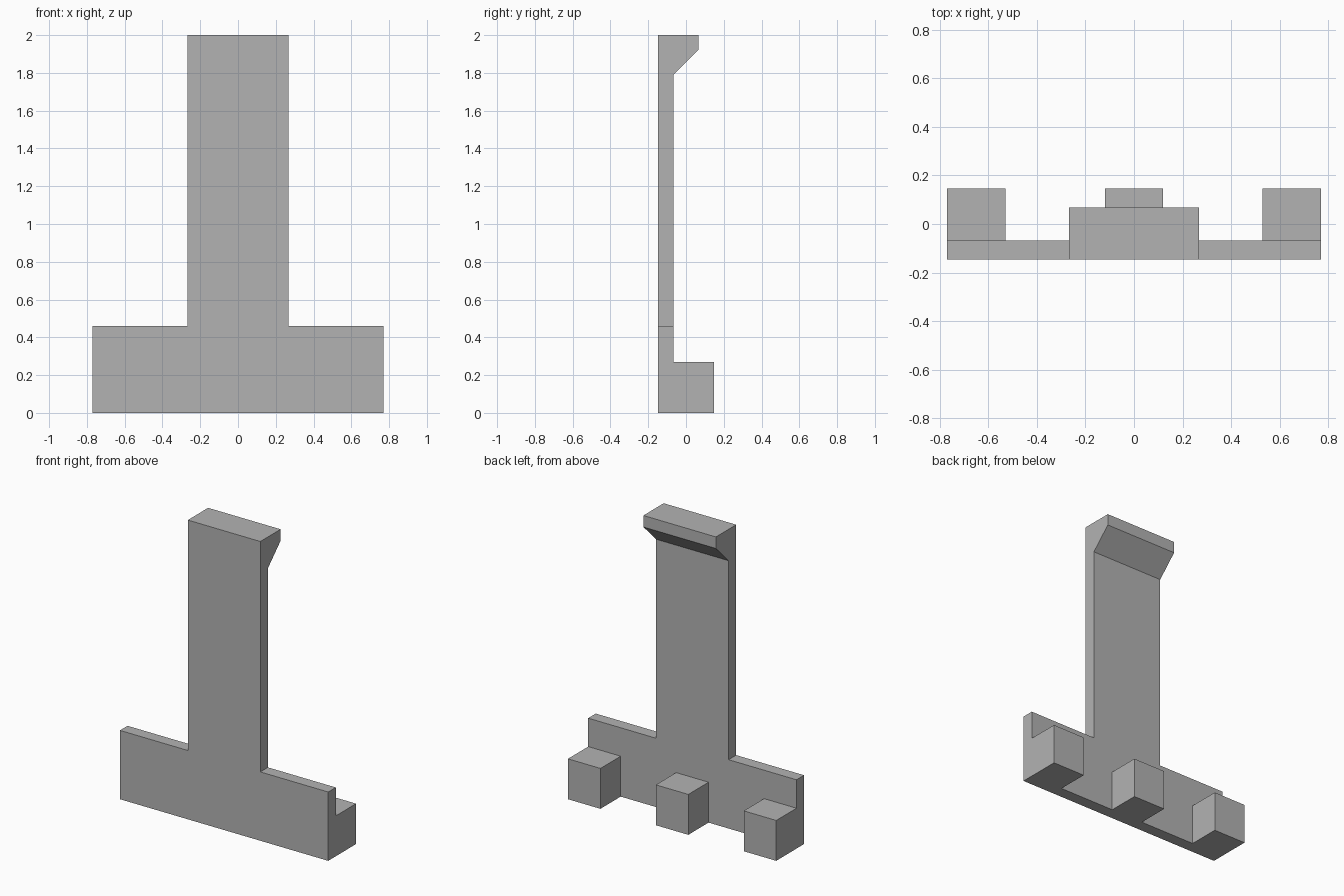
import bpy
import bmesh
from mathutils import Vector

cube = bpy.data.objects.get("Cube")
if cube:
    bpy.data.objects.remove(cube, do_unlink=True)

grey = bpy.data.materials.new("plain grey")
grey.use_nodes = True
colour = (0.45, 0.45, 0.45, 1)
grey.diffuse_color = colour
grey.node_tree.nodes["Principled BSDF"].inputs["Base Color"].default_value = colour


def prism(name, outline, sweep):
    """Extrude a flat outline along a vector into a solid part."""
    bm = bmesh.new()
    face = bm.faces.new([bm.verts.new(p) for p in outline])
    out = bmesh.ops.extrude_face_region(bm, geom=[face], use_keep_orig=True)
    moved = [v for v in out["geom"] if isinstance(v, bmesh.types.BMVert)]
    bmesh.ops.translate(bm, verts=moved, vec=Vector(sweep))
    bmesh.ops.recalc_face_normals(bm, faces=bm.faces[:])
    mesh = bpy.data.meshes.new(name)
    bm.to_mesh(mesh)
    bm.free()
    mesh.materials.append(grey)
    obj = bpy.data.objects.new(name, mesh)
    bpy.context.scene.collection.objects.link(obj)
    return obj


FRONT, BACK, REAR = -0.147, -0.067, 0.147
HALF_BASE, HALF_STEM = 0.77, 0.268
BASE_TOP, BLOCK_TOP, TOP = 0.46, 0.27, 2.0
BLOCK = 0.24

# Wide base plate
prism("base_plate",
      [(-HALF_BASE, FRONT, 0), (HALF_BASE, FRONT, 0),
       (HALF_BASE, FRONT, BASE_TOP), (-HALF_BASE, FRONT, BASE_TOP)],
      (0, BACK - FRONT, 0))

# Upright with a chamfered lip at the top, drawn in side profile
side = [(FRONT, BASE_TOP), (BACK, BASE_TOP), (BACK, 1.79),
        (0.067, 1.923), (0.067, TOP), (FRONT, TOP)]
prism("upright_with_lip", [(-HALF_STEM, y, z) for y, z in side],
      (2 * HALF_STEM, 0, 0))

# Three feet behind the base plate
offset = HALF_BASE - BLOCK / 2
for name, x in (("right_foot", -offset), ("middle_foot", 0), ("left_foot", offset)):
    a, b = x - BLOCK / 2, x + BLOCK / 2
    prism(name, [(a, BACK, 0), (b, BACK, 0), (b, REAR, 0), (a, REAR, 0)],
          (0, 0, BLOCK_TOP))
